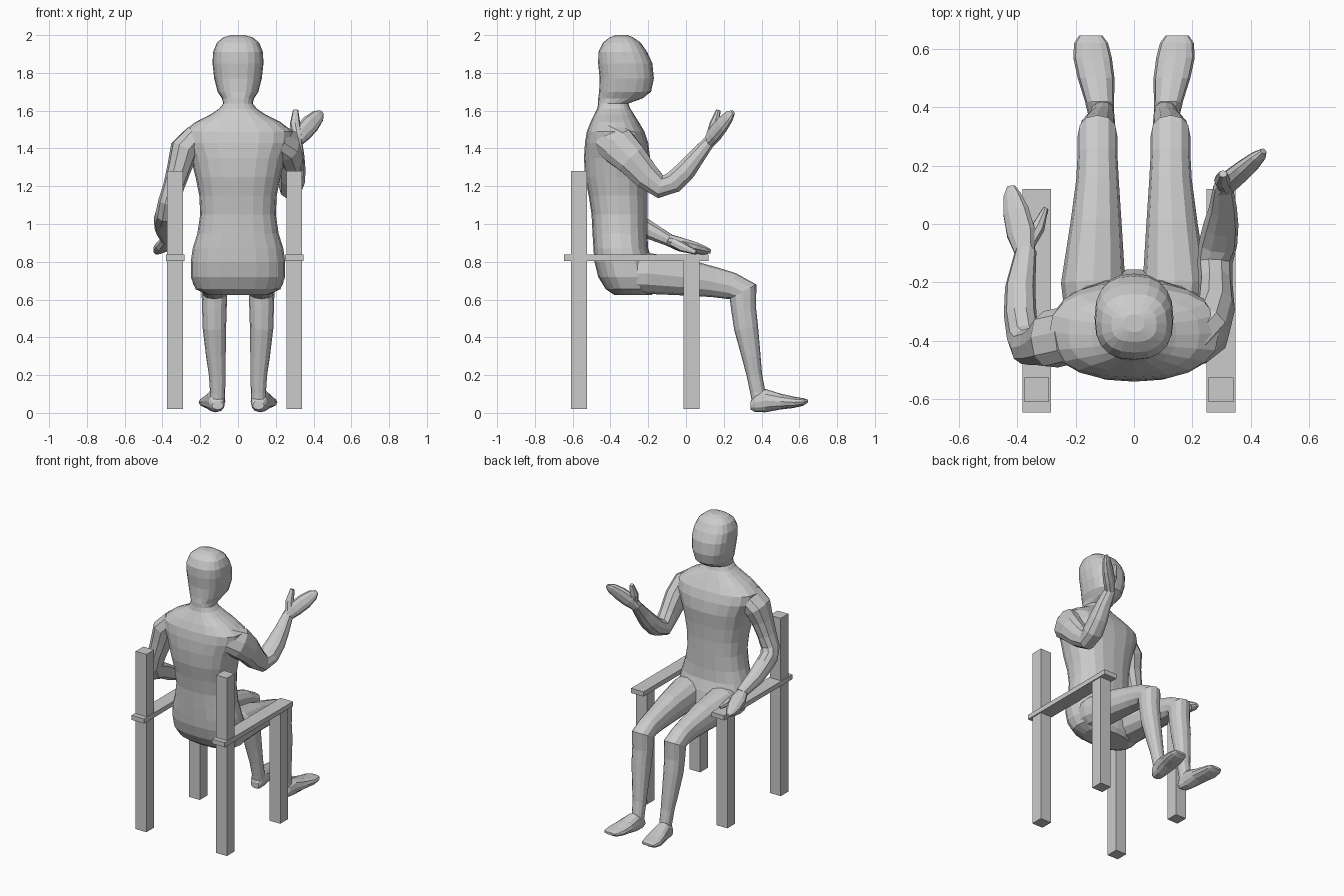
import bpy, bmesh, math
from mathutils import Vector


def loft(name, rings, side=(1, 0, 0), n=12, power=2.3, tangent=None):
    """Closed tube through rings (x, y, z, half width, half depth)."""
    bm = bmesh.new()
    pts = [Vector(r[:3]) for r in rings]
    loops = []
    for i, r in enumerate(rings):
        t = Vector(tangent) if tangent else pts[min(i + 1, len(pts) - 1)] - pts[max(i - 1, 0)]
        t.normalize()
        s = Vector(side)
        s = (s - t * s.dot(t)).normalized()
        u = t.cross(s)
        loop = []
        for k in range(n):
            a = 2 * math.pi * k / n
            c, d = math.cos(a), math.sin(a)
            c = math.copysign(abs(c) ** (2 / power), c)
            d = math.copysign(abs(d) ** (2 / power), d)
            loop.append(bm.verts.new(pts[i] + s * c * r[3] + u * d * r[4]))
        loops.append(loop)
    for a, b in zip(loops, loops[1:]):
        for k in range(n):
            bm.faces.new((a[k], a[(k + 1) % n], b[(k + 1) % n], b[k]))
    bm.faces.new(loops[0])
    bm.faces.new(loops[-1])
    bmesh.ops.recalc_face_normals(bm, faces=bm.faces)
    mesh = bpy.data.meshes.new(name)
    bm.to_mesh(mesh)
    bm.free()
    ob = bpy.data.objects.new(name, mesh)
    bpy.context.collection.objects.link(ob)
    return ob


def box(name, lo, hi):
    bpy.ops.mesh.primitive_cube_add(size=1, location=[(a + b) / 2 for a, b in zip(lo, hi)])
    ob = bpy.context.object
    ob.name = name
    ob.scale = [b - a for a, b in zip(lo, hi)]


# Chair: posts and arm rails
for label, x in (("left", -0.333), ("right", 0.298)):
    box(label + "_back_post", (x - .042, -.61, .02), (x + .042, -.525, 1.28))
    box(label + "_front_post", (x - .042, -.012, .02), (x + .042, .072, .81))
    box(label + "_arm_rail", (x - .049, -.645, .805), (x + .049, .12, .838))

# Torso, neck and head: (z, back y, front y, half width)
profile = [
    (.625, -.38, -.18, .16), (.655, -.425, -.16, .225), (.72, -.465, -.155, .25),
    (.80, -.485, -.175, .25), (.87, -.49, -.20, .24), (.95, -.495, -.205, .215),
    (1.05, -.50, -.205, .20), (1.15, -.515, -.205, .205), (1.25, -.535, -.20, .225),
    (1.35, -.54, -.19, .25), (1.43, -.535, -.20, .285), (1.49, -.525, -.22, .29),
    (1.54, -.505, -.25, .225), (1.58, -.485, -.275, .145), (1.61, -.47, -.295, .10),
    (1.638, -.465, -.305, .078), (1.665, -.465, -.23, .085), (1.70, -.46, -.185, .108),
    (1.77, -.457, -.17, .126), (1.85, -.465, -.178, .135), (1.91, -.464, -.205, .132),
    (1.96, -.44, -.24, .112), (1.988, -.405, -.28, .078), (2.0, -.37, -.31, .035)]
body = loft("body", [(0, (b + f) / 2, z, w, (f - b) / 2) for z, b, f, w in profile],
            n=20, power=2.5, tangent=(0, 0, 1))
parts = []

# Legs and feet, mirrored
leg = [(.12, -.36, .74, .11, .10), (.14, -.2, .738, .11, .108), (.13, 0, .717, .088, .096),
       (.125, .15, .692, .073, .08), (.125, .24, .672, .068, .072), (.125, .302, .642, .068, .08),
       (.125, .305, .55, .065, .066), (.125, .318, .45, .062, .064), (.117, .345, .3, .052, .05),
       (.11, .362, .2, .044, .041), (.108, .38, .11, .04, .04), (.11, .385, .06, .04, .036)]
foot = [(.108, .342, .04, .03, .022), (.112, .365, .055, .043, .05), (.118, .42, .065, .05, .062),
        (.13, .50, .06, .063, .042), (.142, .57, .056, .066, .03), (.147, .62, .058, .058, .02),
        (.148, .645, .062, .04, .008)]
for sgn in (-1, 1):
    for name, rings in (("leg", leg), ("foot", foot)):
        parts.append(loft(name, [(sgn * r[0],) + r[1:] for r in rings],
                          tangent=(0, 1, 0) if name == "foot" else None))

# Arm resting on the rail, with hand and thumb
parts.append(loft("resting_arm", [
    (-.22, -.38, 1.46, .07, .10), (-.285, -.395, 1.39, .078, .10), (-.31, -.41, 1.3, .065, .078),
    (-.34, -.42, 1.2, .056, .066), (-.367, -.42, 1.115, .056, .062), (-.38, -.385, 1.06, .056, .062),
    (-.39, -.31, 1.03, .056, .056), (-.39, -.22, .98, .052, .052), (-.37, -.09, .915, .036, .034)],
    n=10))
parts.append(loft("resting_hand", [
    (-.372, -.105, .92, .034, .03), (-.387, -.03, .892, .052, .034), (-.405, .045, .873, .047, .029),
    (-.418, .1, .86, .032, .02), (-.421, .13, .855, .014, .01)], side=(1, 0, .4), n=10))
parts.append(loft("resting_thumb", [
    (-.36, -.07, .905, .022, .026), (-.33, -.015, .876, .024, .026), (-.303, .052, .85, .009, .012)],
    n=8))

# Raised arm, with hand and thumb
parts.append(loft("raised_arm", [
    (.2, -.41, 1.45, .075, .09), (.258, -.36, 1.415, .074, .105), (.28, -.29, 1.345, .066, .09),
    (.28, -.21, 1.255, .058, .075), (.277, -.135, 1.197, .06, .064), (.288, -.065, 1.222, .066, .06),
    (.298, 0, 1.285, .06, .056), (.305, .06, 1.36, .047, .045), (.305, .125, 1.44, .034, .033)],
    n=10))
parts.append(loft("raised_hand", [
    (.3, .118, 1.43, .034, .03), (.337, .155, 1.48, .05, .034), (.385, .195, 1.53, .05, .029),
    (.425, .232, 1.572, .036, .02), (.443, .25, 1.59, .014, .01)], side=(-.6, -.1, .7), n=10))
parts.append(loft("raised_thumb", [
    (.315, .13, 1.46, .028, .026), (.302, .15, 1.53, .028, .025), (.305, .172, 1.603, .014, .012)],
    n=8))

# Merge limbs into one body surface
for p in parts:
    m = body.modifiers.new("join", 'BOOLEAN')
    m.operation, m.solver, m.object = 'UNION', 'EXACT', p
merged = bpy.data.meshes.new_from_object(body.evaluated_get(bpy.context.evaluated_depsgraph_get()))
body.modifiers.clear()
body.data = merged
for p in parts:
    bpy.data.objects.remove(p)
